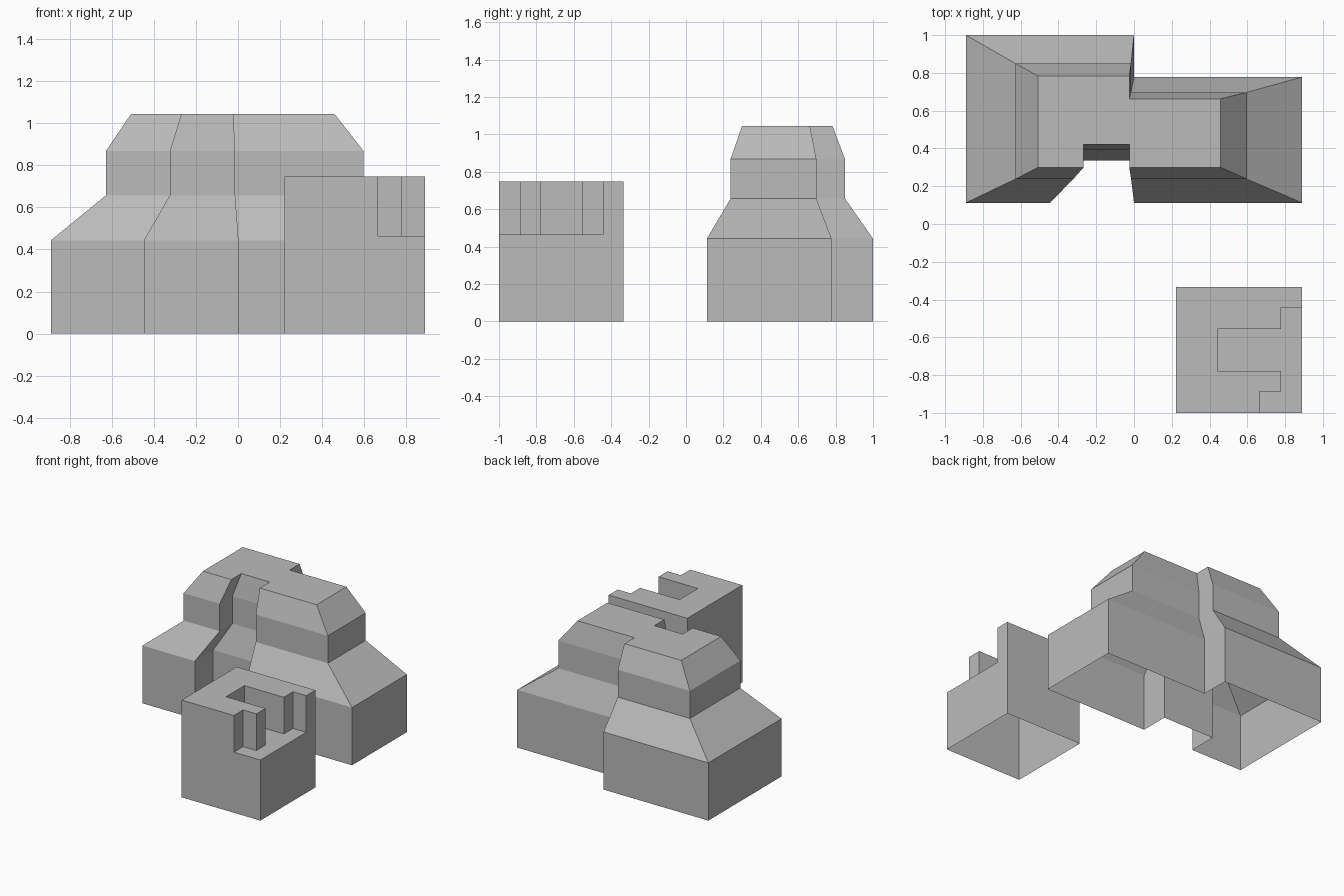
import bpy, bmesh

cube = bpy.data.objects.get("Cube")
if cube:
    bpy.data.objects.remove(cube, do_unlink=True)

grey = bpy.data.materials.new("plain_grey")
grey.use_nodes = True
grey.diffuse_color = (0.5, 0.5, 0.5, 1)
grey.node_tree.nodes["Principled BSDF"].inputs["Base Color"].default_value = (0.5, 0.5, 0.5, 1)


def loft(name, rings, bottom=False):
    """Walls through matching rings, closed on top and, if asked, below."""
    bm = bmesh.new()
    loops = [[bm.verts.new(p) for p in ring] for ring in rings]
    n = len(loops[0])
    for low, high in zip(loops, loops[1:]):
        for i in range(n):
            j = (i + 1) % n
            bm.faces.new((low[i], low[j], high[j], high[i]))
    bm.faces.new(loops[-1])
    if bottom:
        bm.faces.new(loops[0][::-1])
    mesh = bpy.data.meshes.new(name)
    bm.to_mesh(mesh)
    bm.free()
    mesh.materials.append(grey)
    obj = bpy.data.objects.new(name, mesh)
    bpy.context.collection.objects.link(obj)
    return obj


def prism(name, outline, z0, z1):
    return loft(name, [[(x, y, z) for x, y in outline] for z in (z0, z1)], bottom=True)


# Main building: one footprint, scaled into the bounds of each level
X0, X1, Y0, Y1 = -0.89, 0.89, 0.112, 1.0
footprint = [(X0, Y0), (-0.445, Y0), (-0.445, 0.335), (0, 0.335), (0, Y0),
             (X1, Y0), (X1, 0.778), (0, 0.778), (0, Y1), (X0, Y1)]


def level(z, x0, x1, y0, y1):
    return [(x0 + (x - X0) / (X1 - X0) * (x1 - x0),
             y0 + (y - Y0) / (Y1 - Y0) * (y1 - y0), z) for x, y in footprint]


loft("main_building", [
    level(0, X0, X1, Y0, Y1),
    level(0.443, X0, X1, Y0, Y1),
    level(0.657, -0.628, 0.597, 0.238, 0.85),
    level(0.868, -0.628, 0.597, 0.238, 0.85),
    level(1.045, -0.508, 0.458, 0.3, 0.783)])

# Small block with a stepped corner recess
block = prism("small_block", [(0.222, -1), (0.89, -1), (0.89, -0.333), (0.222, -0.333)], 0, 0.747)
cutter = prism("recess_cutter", [
    (0.665, -1.2), (1.1, -1.2), (1.1, -0.443), (0.778, -0.443), (0.778, -0.555),
    (0.443, -0.555), (0.443, -0.778), (0.778, -0.778), (0.778, -0.888), (0.665, -0.888)],
    0.465, 1.0)
cutter.hide_render = True
cut = block.modifiers.new("recess", 'BOOLEAN')
cut.operation = 'DIFFERENCE'
cut.solver = 'EXACT'
cut.object = cutter
bpy.context.view_layer.objects.active = block
bpy.ops.object.modifier_apply(modifier=cut.name)
bpy.data.objects.remove(cutter, do_unlink=True)

# The block is open underneath, like the building
bm = bmesh.new()
bm.from_mesh(block.data)
under = [f for f in bm.faces if all(v.co.z < 0.001 for v in f.verts)]
bmesh.ops.delete(bm, geom=under, context='FACES_ONLY')
bm.to_mesh(block.data)
bm.free()
